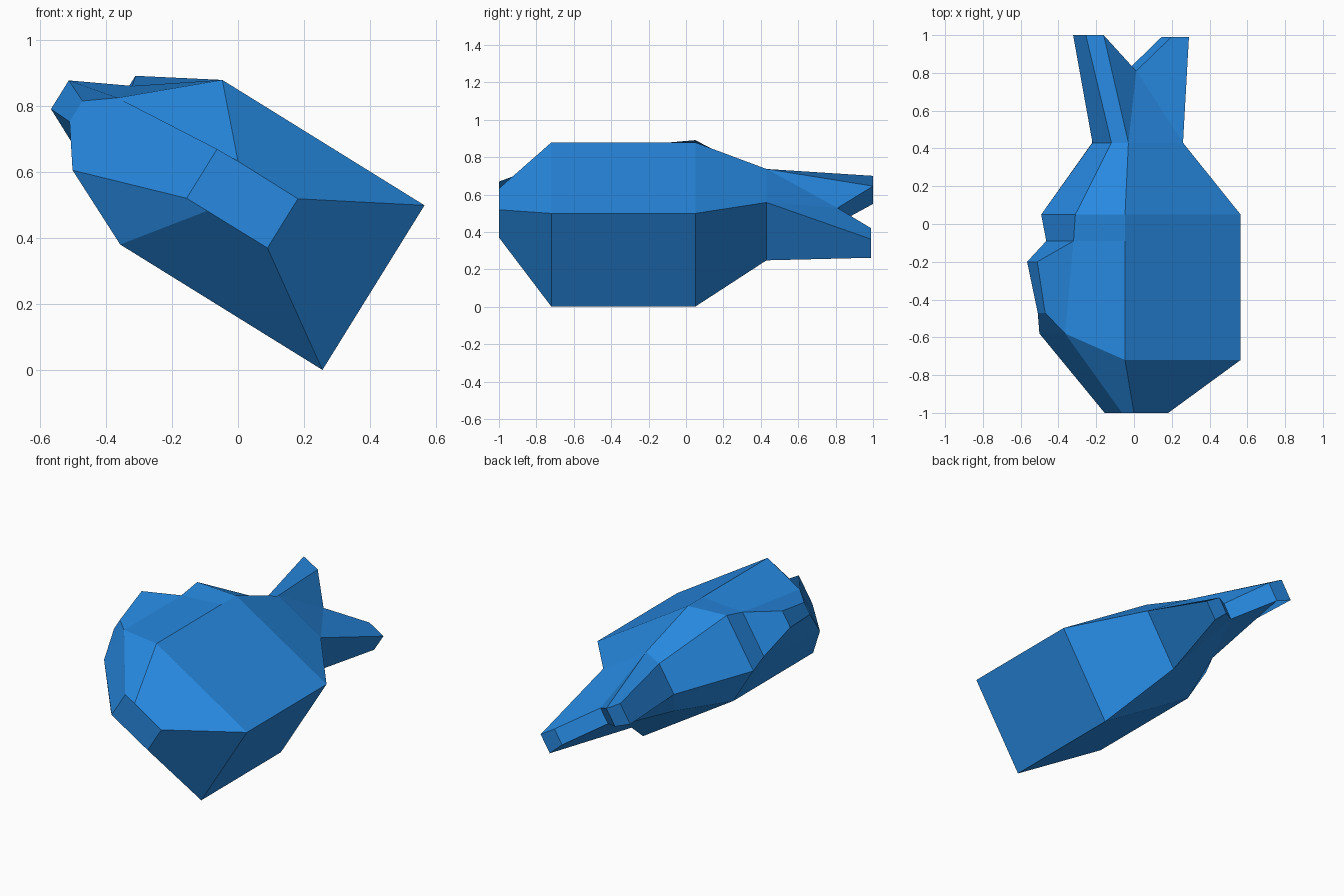
import bpy, bmesh
from mathutils import Vector

if "Cube" in bpy.data.objects:
    bpy.data.objects.remove(bpy.data.objects["Cube"])

blue = bpy.data.materials.new("clear_blue")
blue.diffuse_color = (0.02, 0.25, 0.75, 1)
blue.use_nodes = True
blue.node_tree.nodes["Principled BSDF"].inputs["Base Color"].default_value = blue.diffuse_color

# Tilted frame: s runs belly to back, w runs across the fish's thickness
BELLY = Vector((0.41, 0.0, 0.25))
UP = Vector((-0.85, 0.0, 0.527))
ACROSS = Vector((0.527, 0.0, 0.85))

# Side profile: name -> (y, s, upper w, lower w)
profile = {
    # snout
    "h0": (-1.0, .336, .108, -.067), "h1": (-1.0, .55, .109, -.068), "h2": (-1.0, .623, .107, -.068),
    # cheeks
    "f0": (-.72, 0, .293, -.293), "f1": (-.72, .72, .293, -.293), "f2": (-.58, .961, .08, -.178),
    # fin crest
    "b": (-.47, 1.046, .016, -.058), "a": (-.20, 1.114, .047, -.055),
    # behind the fin
    "d1": (-.09, .72, .293, -.293), "d2": (-.09, .942, .134, -.14),
    # rear of body
    "m0": (.05, 0, .293, -.293), "m1": (.05, .72, .293, -.293), "m2": (.05, .95, .165, -.178),
    # tail root
    "t0": (.43, .29, .182, -.182), "t1": (.43, .63, .182, -.182), "t2": (.43, .682, .095, -.095),
    # tail fork: left outer and inner tips, notch, right inner and outer tips
    "lo": (1.0, .802, .032, -.096), "li": (1.0, .693, .035, -.077),
    "n": (.81, .485, .027, -.07),
    "ri": (.99, .27, .032, -.066), "ro": (.99, .16, .032, -.085),
}

# Flank faces, made on both sides
flank = ["h0 h1 f1 f0", "h1 h2 f2 f1", "f0 f1 d1 m1 m0", "f1 f2 d2 d1", "d1 d2 m2 m1",
         "f2 b a d2", "m0 m1 t1 t0", "m1 m2 t2 t1", "t1 t2 lo li", "t1 li n", "t1 n t0",
         "t0 n ri ro"]
# Outline strip joining the two flanks
rim = "h0 h1 h2 f2 b a d2 m2 t2 lo li n ri ro t0 m0 f0".split()

bm = bmesh.new()
upper, lower = {}, {}
for name, (y, s, wu, wl) in profile.items():
    base = BELLY + UP * s + Vector((0, y, 0))
    upper[name] = bm.verts.new(base + ACROSS * wu)
    lower[name] = bm.verts.new(base + ACROSS * wl)

for face in flank:
    names = face.split()
    bm.faces.new([upper[k] for k in names])
    bm.faces.new([lower[k] for k in reversed(names)])
for p, q in zip(rim, rim[1:] + rim[:1]):
    bm.faces.new([upper[q], upper[p], lower[p], lower[q]])
bmesh.ops.recalc_face_normals(bm, faces=bm.faces[:])

mesh = bpy.data.meshes.new("fish_body")
bm.to_mesh(mesh)
bm.free()
mesh.materials.append(blue)
fish = bpy.data.objects.new("fish_body", mesh)
bpy.context.collection.objects.link(fish)
